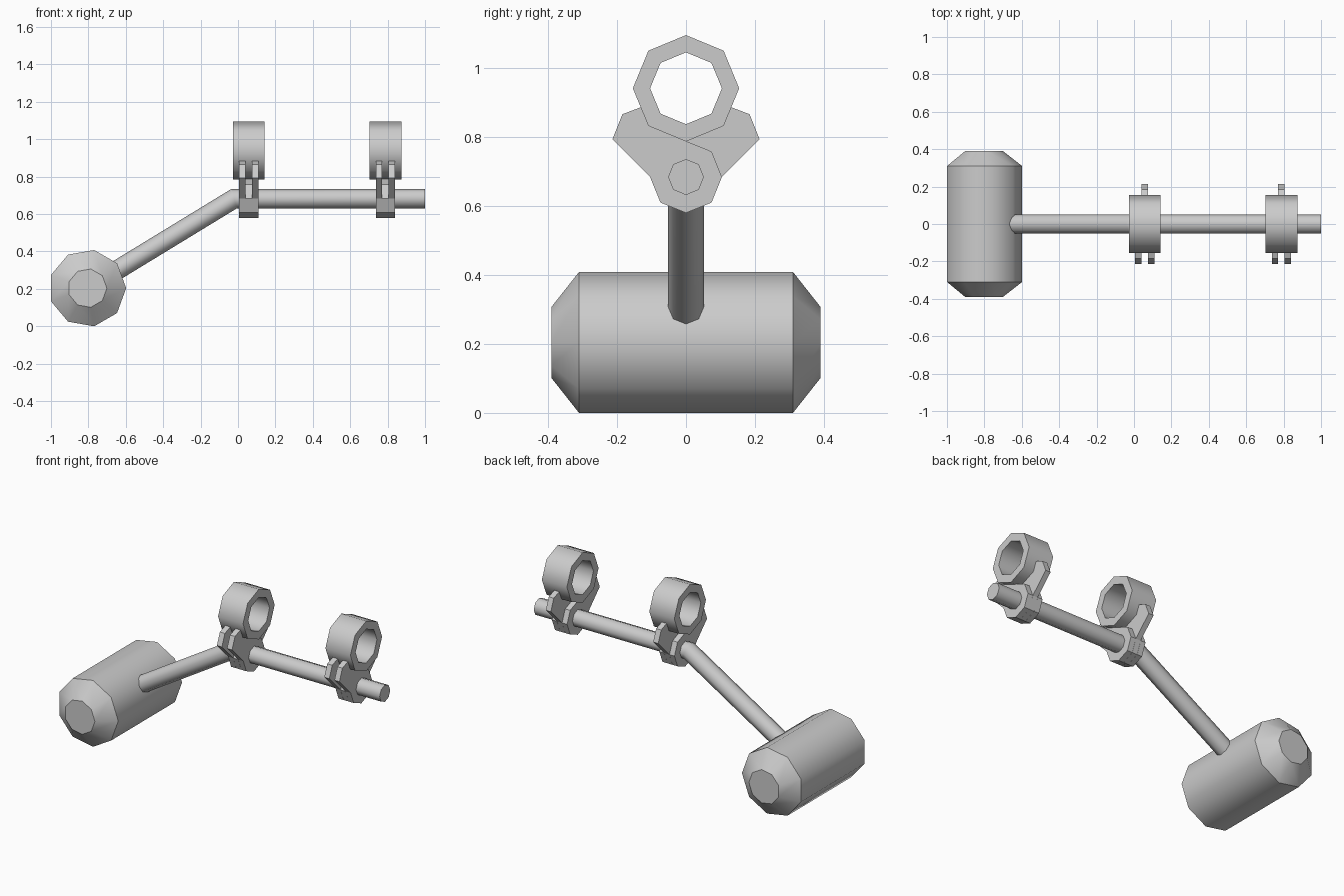
import bpy, bmesh
from math import sin, cos, tan, pi, atan2

if "Cube" in bpy.data.objects:
    bpy.data.objects.remove(bpy.data.objects["Cube"])


def loft(name, rings, loop=False, smooth=True):
    """Skin a list of vertex rings; cap the ends, or close back on the first ring."""
    bm = bmesh.new()
    vs = [[bm.verts.new(p) for p in r] for r in rings]
    n = len(rings[0])
    pairs = list(zip(vs, vs[1:])) + ([(vs[-1], vs[0])] if loop else [])
    for a, b in pairs:
        for i in range(n):
            j = (i + 1) % n
            bm.faces.new((a[i], a[j], b[j], b[i])).smooth = smooth
    if not loop:
        bm.faces.new(vs[0])
        bm.faces.new(vs[-1])
    # crease around every ring
    for r in vs:
        for i in range(n):
            e = bm.edges.get((r[i], r[(i + 1) % n]))
            if e:
                e.smooth = False
    bmesh.ops.recalc_face_normals(bm, faces=bm.faces)
    me = bpy.data.meshes.new(name)
    bm.to_mesh(me)
    bm.free()
    ob = bpy.data.objects.new(name, me)
    bpy.context.collection.objects.link(ob)
    return ob


def polygon(r, n):
    return [(r * cos(2 * pi * i / n), r * sin(2 * pi * i / n)) for i in range(n)]


# Weight drum: nine-sided with chamfered ends, axis along y
DX, DZ = -0.805, 0.204
loft("weight_drum", [[(DX + u, y, DZ + v) for u, v in polygon(r, 9)]
                     for y, r in ((-0.39, 0.104), (-0.31, 0.207), (0.31, 0.207), (0.39, 0.104))])

# Bent rod: mitred at the elbow, ends inside the drum
RZ, BX = 0.683, -0.02
a = atan2(RZ - DZ, BX - DX)
sec = polygon(0.052, 8)
loft("bent_rod", [
    [(1.0, u, RZ + v) for u, v in sec],
    [(BX - tan(a / 2) * v, u, RZ + v) for u, v in sec],
    [(DX - sin(a) * v, u, DZ + cos(a) * v) for u, v in sec]])

# Hinge plate outline (y, z): collar round the rod with a lobe to one side
plate = [(0.0, 0.579), (0.074, 0.609), (0.104, 0.683), (0.074, 0.757), (0.0, 0.787),
         (-0.09, 0.85), (-0.11, 0.893), (-0.184, 0.865), (-0.213, 0.793),
         (-0.104, 0.683), (-0.074, 0.609)]

for tag, cx in (("inner", 0.057), ("outer", 0.788)):
    # Eyelet ring
    loft(tag + "_eyelet", [[(cx + s * 0.085, u, 0.94 + v) for u, v in polygon(r, 8)]
                           for s, r in ((-1, 0.154), (1, 0.154), (1, 0.104), (-1, 0.104))],
         loop=True)
    # Three interleaved hinge plates, the middle one mirrored
    for k, side in ((-1, 1), (0, -1), (1, 1)):
        px = cx + k * 0.0345
        loft(tag + "_hinge_plate", [[(px + d, side * y, z) for y, z in plate]
                                    for d in (-0.017, 0.017)], smooth=False)
